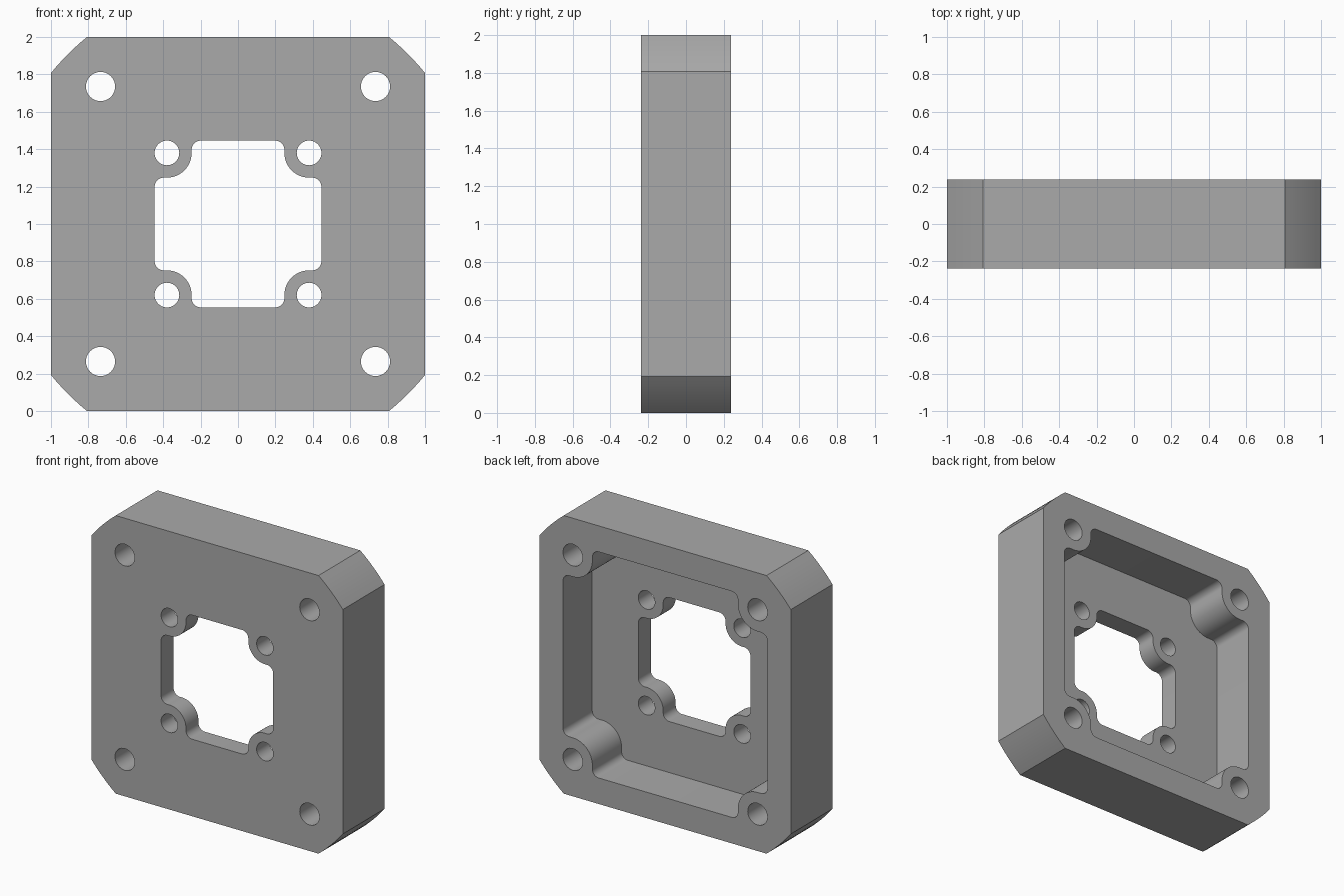
import bpy, bmesh
from math import sin, cos, atan2, radians, sqrt

cube = bpy.data.objects.get("Cube")
if cube:
    bpy.data.objects.remove(cube, do_unlink=True)

FRONT, FLOOR, BACK = -0.237, -0.095, 0.237
SCREW, SCREW_R = 0.735, 0.078      # corner screw holes
PIN, PIN_R = 0.38, 0.066           # holes around the window
FILLET = 0.05


def arc(cx, cz, r, start, end, steps):
    angles = [radians(start + (end - start) * i / steps) for i in range(steps + 1)]
    return [(cx + r * cos(a), cz + r * sin(a)) for a in angles]


def four_way(quarter):
    """Repeat a quarter outline around the centre."""
    pts = list(quarter)
    for _ in range(3):
        quarter = [(-z, x) for x, z in quarter]
        pts += quarter
    return pts


def bossed_square(c, hole_r):
    """Square opening whose corners wrap around round bosses at (c, c)."""
    half, r = c + hole_r, 2 * hole_r
    near, far = c - r - FILLET, half - FILLET
    return four_way(arc(far, near, FILLET, 0, 90, 8)
                    + arc(c, c, r, 270, 180, 16)
                    + arc(near, far, FILLET, 0, 90, 8))


def corner_holes(c, r):
    return [arc(x, z, r, 0, 360, 40)[:-1] for x in (-c, c) for z in (-c, c)]


bm = bmesh.new()


def wall(points, y0, y1):
    """Extruded wall along y; returns its two edge loops."""
    rings = [[bm.verts.new((x, y, z + 1)) for x, z in points] for y in (y0, y1)]
    a, b = rings
    n = len(points)
    for i in range(n):
        j = (i + 1) % n
        bm.faces.new((a[i], a[j], b[j], b[i]))
    return [[bm.edges.get((ring[i], ring[(i + 1) % n])) for i in range(n)]
            for ring in rings]


def cap(loops, side):
    """Flat face bounded by an outer loop and any number of holes."""
    bmesh.ops.triangle_fill(bm, use_beauty=True, normal=(0, side, 0),
                            edges=[e for loop in loops for e in loop])


# Outer block with slightly rounded corner cuts
cut = 0.807
angle = atan2(cut, 1) * 180 / 3.14159265
outline = four_way(arc(0, 0, sqrt(1 + cut * cut), angle, 90 - angle, 6))
body = wall(outline, FRONT, BACK)

# Through holes, window and rear pocket
screws = [wall(p, FRONT, BACK) for p in corner_holes(SCREW, SCREW_R)]
pins = [wall(p, FRONT, FLOOR) for p in corner_holes(PIN, PIN_R)]
window = wall(bossed_square(PIN, PIN_R), FRONT, FLOOR)
pocket = wall(bossed_square(SCREW, SCREW_R), FLOOR, BACK)

# Front face, pocket floor and rear rim
cap([body[0], window[0]] + [h[0] for h in screws + pins], -1)
cap([pocket[0], window[1]] + [h[1] for h in pins], 1)
cap([body[1], pocket[1]] + [h[1] for h in screws], 1)
bmesh.ops.recalc_face_normals(bm, faces=bm.faces)

mesh = bpy.data.meshes.new("mounting_plate")
bm.to_mesh(mesh)
bm.free()
plate = bpy.data.objects.new("mounting_plate", mesh)
bpy.context.collection.objects.link(plate)

# Plain grey
grey = bpy.data.materials.new("grey")
grey.use_nodes = True
colour = (0.4, 0.4, 0.4, 1)
grey.diffuse_color = colour
grey.node_tree.nodes["Principled BSDF"].inputs["Base Color"].default_value = colour
mesh.materials.append(grey)

bpy.ops.object.select_all(action='DESELECT')
plate.select_set(True)
bpy.context.view_layer.objects.active = plate
bpy.ops.object.shade_smooth_by_angle(angle=radians(30))
